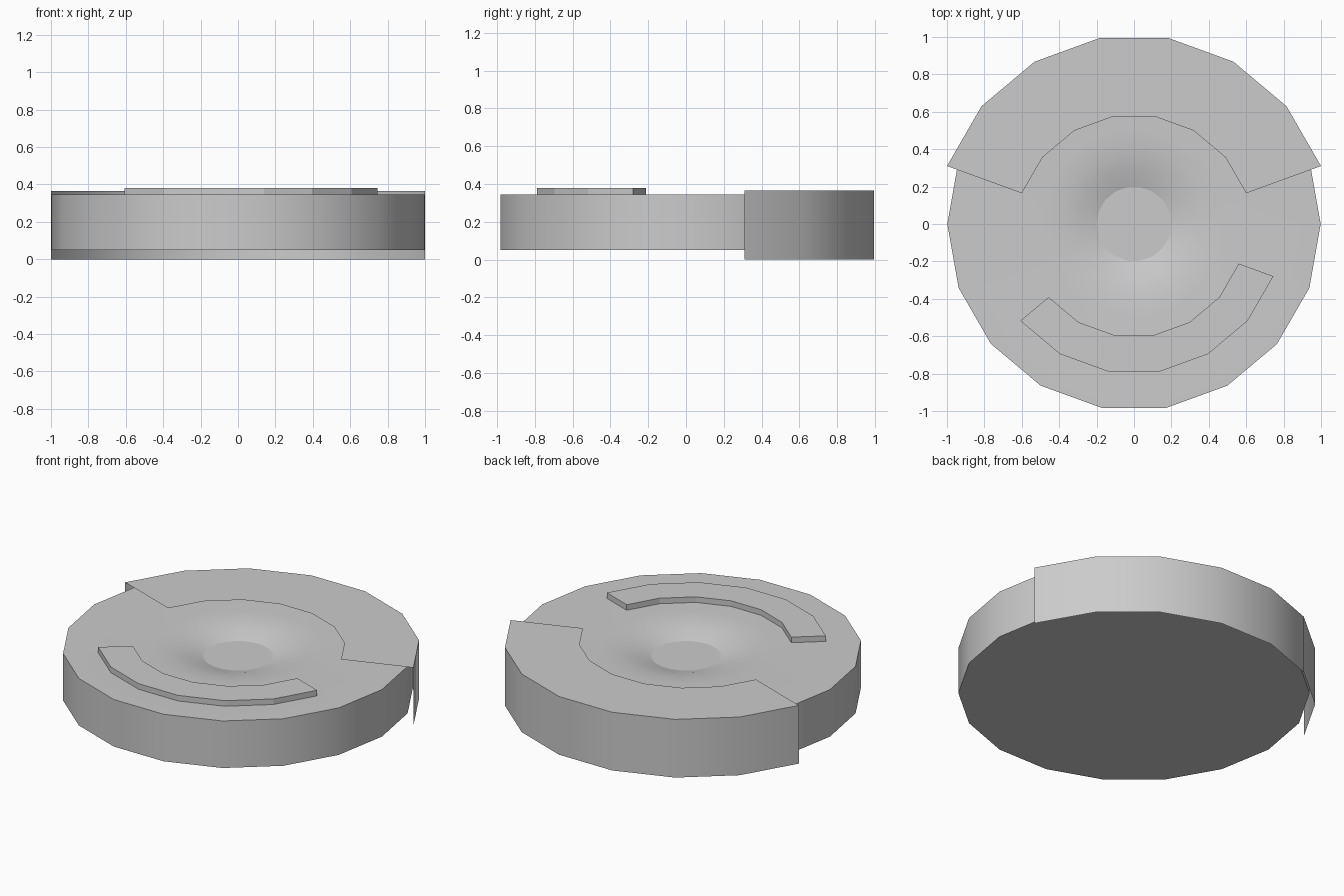
import bpy, bmesh
from math import cos, sin, radians

if "Cube" in bpy.data.objects:
    bpy.data.objects.remove(bpy.data.objects["Cube"])


def finish(name, bm, smooth, recalc=True):
    if recalc:
        bmesh.ops.recalc_face_normals(bm, faces=bm.faces)
    mesh = bpy.data.meshes.new(name)
    bm.to_mesh(mesh)
    bm.free()
    obj = bpy.data.objects.new(name, mesh)
    bpy.context.collection.objects.link(obj)
    if smooth:
        bpy.ops.object.select_all(action='DESELECT')
        obj.select_set(True)
        bpy.context.view_layer.objects.active = obj
        bpy.ops.object.shade_smooth_by_angle(angle=radians(30))
    return obj


def arc(bm, r, z, degrees, cy=0.0):
    return [bm.verts.new((r * cos(radians(a)), cy + r * sin(radians(a)), z))
            for a in degrees]


def strip(bm, a, b, closed=False):
    n = len(a)
    for i in range(n if closed else n - 1):
        j = (i + 1) % n
        bm.faces.new((a[i], a[j], b[j], b[i]))


# Round body: 18-sided disc with a shallow dish in the top
bm = bmesh.new()
profile = [(0.998, 0.05), (0.998, 0.345)]
for r in (0.5, 0.4, 0.3, 0.2):
    profile.append((r, 0.345 - 0.055 * ((0.5 - r) / 0.3) ** 2))
rings = [arc(bm, r, z, range(0, 360, 20)) for r, z in profile]
for lower, upper in zip(rings, rings[1:]):
    strip(bm, lower, upper, closed=True)
bm.faces.new(rings[0][::-1])
bm.faces.new(rings[-1])
# crisp rim around the dish floor
for v, w in zip(rings[-1], rings[-1][1:] + rings[-1][:1]):
    bm.edges.get((v, w)).smooth = False
body = finish("round_body", bm, True)
for e in body.data.edges:
    if all(abs(body.data.vertices[i].co.xy.length - 0.2) < 0.001 for i in e.vertices):
        e.use_edge_sharp = True

# Rear cover: open shell made of a top plate and an outer wall
bm = bmesh.new()
angles = range(20, 161, 20)
bottom = arc(bm, 1.064, 0.0, angles, -0.054)
top = arc(bm, 1.064, 0.365, angles, -0.054)
inner = arc(bm, 0.6385, 0.365, angles, -0.054)
strip(bm, bottom, top)
strip(bm, top, inner)
finish("rear_cover", bm, True, recalc=False)

# Front raised band: flat-shaded curved bar
bm = bmesh.new()
angles = range(-140, -19, 20)
sections = [arc(bm, r, z, angles, -0.008)
            for r, z in ((0.793, 0.343), (0.793, 0.38), (0.596, 0.38), (0.596, 0.343))]
for k in range(4):
    strip(bm, sections[k], sections[(k + 1) % 4])
for end in (0, -1):
    bm.faces.new([s[end] for s in sections])
finish("front_band", bm, False)
